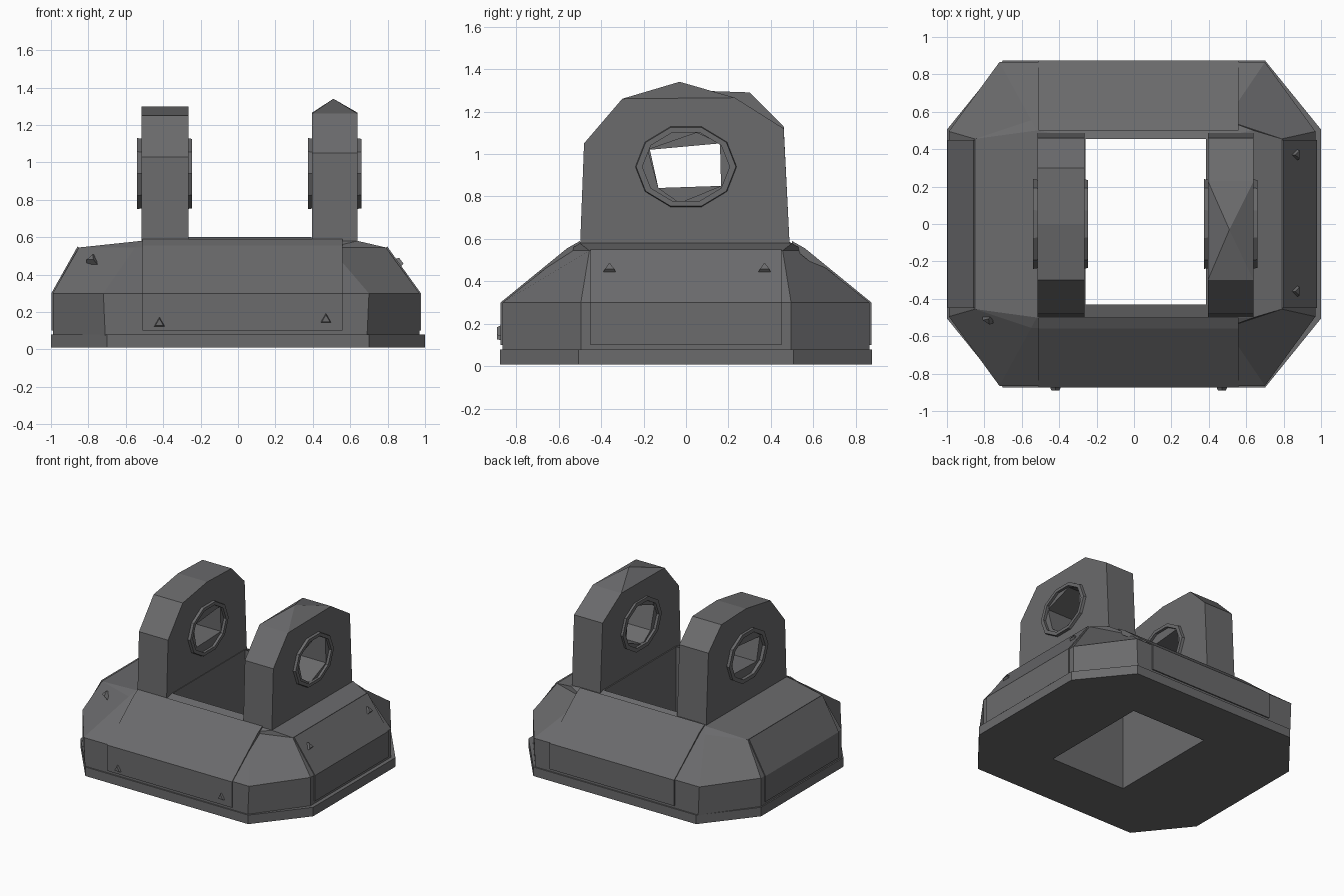
import bpy, bmesh, math
from mathutils import Vector

cube = bpy.data.objects.get("Cube")
if cube:
    bpy.data.objects.remove(cube, do_unlink=True)

grey = bpy.data.materials.new("dark_grey_metal")
grey.use_nodes = True
COLOUR = (0.145, 0.145, 0.15, 1)
grey.diffuse_color = COLOUR
grey.node_tree.nodes["Principled BSDF"].inputs["Base Color"].default_value = COLOUR


def finish(name, bm):
    bmesh.ops.remove_doubles(bm, verts=bm.verts, dist=0.0005)
    bmesh.ops.recalc_face_normals(bm, faces=bm.faces)
    mesh = bpy.data.meshes.new(name)
    bm.to_mesh(mesh)
    bm.free()
    mesh.materials.append(grey)
    obj = bpy.data.objects.new(name, mesh)
    bpy.context.collection.objects.link(obj)
    return obj


def octagon(x0, x1, y0, y1, cx, cy, z):
    """Rectangle with corners cut by cx along x and cy along y."""
    return [(x0 + cx, y0, z), (x1 - cx, y0, z), (x1, y0 + cy, z), (x1, y1 - cy, z),
            (x1 - cx, y1, z), (x0 + cx, y1, z), (x0, y1 - cy, z), (x0, y0 + cy, z)]


def loft(name, rings):
    """Skin a closed cycle of equal-length rings."""
    bm = bmesh.new()
    loops = [[bm.verts.new(p) for p in ring] for ring in rings]
    n = len(rings[0])
    for a, b in zip(loops, loops[1:] + loops[:1]):
        for i in range(n):
            j = (i + 1) % n
            bm.faces.new((a[i], a[j], b[j], b[i]))
    bmesh.ops.dissolve_degenerate(bm, dist=0.0005, edges=bm.edges)
    return finish(name, bm)


def prism(name, pts, a, b, along="x", peak=None):
    """Extrude a side profile between a and b; peak raises the top face to a point."""
    bm = bmesh.new()

    def place(t, p):
        return (t, p[0], p[1]) if along == "x" else (p[0], t, p[1])

    lo = [bm.verts.new(place(a, p)) for p in pts]
    hi = [bm.verts.new(place(b, p)) for p in pts]
    bm.faces.new(lo)
    bm.faces.new(hi)
    sides = [bm.faces.new((lo[i - 1], lo[i], hi[i], hi[i - 1])) for i in range(len(pts))]
    if peak:
        top = max(sides, key=lambda f: f.calc_center_median().z)
        tip = bmesh.ops.poke(bm, faces=[top])["verts"][0]
        tip.co = peak
    return finish(name, bm)


# Base plate and body, both pierced by the same rectangular well
def well(z):
    return octagon(-0.26, 0.385, -0.43, 0.455, 0, 0, z)


loft("base_plate", [well(0.01), octagon(-1, 1, -0.875, 0.875, 0.3, 0.37, 0.01),
                    octagon(-1, 1, -0.875, 0.875, 0.3, 0.37, 0.08), well(0.08)])
loft("body", [well(0.075), octagon(-0.99, 0.97, -0.865, 0.865, 0.28, 0.37, 0.075),
              octagon(-0.99, 0.97, -0.865, 0.865, 0.27, 0.37, 0.3),
              octagon(-0.85, 0.79, -0.555, 0.555, 0.3, 0.1, 0.545),
              octagon(-0.52, 0.64, -0.5, 0.5, 0, 0, 0.58),
              well(0.6)])

# Thin raised panels on the four flanks
for s, name in ((-1, "front_panel"), (1, "back_panel")):
    prism(name, [(s * y, z) for y, z in ((0.85, 0.1), (0.874, 0.1), (0.874, 0.3),
          (0.56, 0.556), (0.5, 0.59), (0.5, 0.56), (0.85, 0.28))], -0.51, 0.56)
for s, outer, inner, name in ((-1, 0.99, 0.85, "right_panel"), (1, 0.97, 0.79, "left_panel")):
    prism(name, [(s * x, z) for x, z in ((outer - 0.02, 0.1), (outer + 0.008, 0.1),
          (outer + 0.008, 0.3), (inner + 0.008, 0.55), (inner - 0.02, 0.53),
          (outer - 0.02, 0.28))], -0.45, 0.45, "y")

# Upright lugs, each with its own rounded top and pin hole
right_side = [(-0.5, 0.53), (-0.48, 1.03), (-0.3, 1.25), (0, 1.3), (0.3, 1.29),
              (0.46, 1.13), (0.49, 0.53)]
left_side = [(-0.5, 0.53), (-0.48, 1.05), (-0.3, 1.26), (0.23, 1.265), (0.46, 1.12),
             (0.49, 0.53)]
right_hole = [(-0.17, 1.02), (0.16, 1.05), (0.17, 0.85), (-0.13, 0.84)]
left_hole = [(-0.18, 1.02), (0.05, 1.1), (0.16, 1.05), (0.165, 0.85), (-0.03, 0.77),
             (-0.13, 0.84)]


def collar(name, x, half=0.015):
    def ring(ry, rz, at):
        return [(at, ry * math.cos(math.tau * i / 10), 0.94 + rz * math.sin(math.tau * i / 10))
                for i in range(10)]
    loft(name, [ring(0.24, 0.2, x - half), ring(0.235, 0.195, x + half),
                ring(0.205, 0.17, x + half), ring(0.205, 0.17, x - half)])


for name, side, hole, x0, x1, peak in (
        ("right_lug", right_side, right_hole, -0.515, -0.265, None),
        ("left_lug", left_side, left_hole, 0.395, 0.64, Vector((0.51, -0.03, 1.34)))):
    lug = prism(name, side, x0, x1, "x", peak)
    cutter = prism("hole_cutter", hole, x0 - 0.1, x1 + 0.1)
    cutter.hide_render = True
    mod = lug.modifiers.new("pin_hole", "BOOLEAN")
    mod.operation = "DIFFERENCE"
    mod.solver = "EXACT"
    mod.object = cutter
    bpy.context.view_layer.objects.active = lug
    bpy.ops.object.modifier_apply(modifier=mod.name)
    bpy.data.objects.remove(cutter, do_unlink=True)
    collar(name + "_inner_collar", x1 + 0.005 if x0 < 0 else x0 - 0.005)
    collar(name + "_outer_collar", x0 - 0.01 if x0 < 0 else x1 + 0.005)

# Small three-sided rivets set into the flanks
rivets = [((-0.42, -0.874, 0.14), (0, -1, 0)), ((0.47, -0.874, 0.16), (0, -1, 0)),
          ((-0.78, -0.51, 0.48), (-0.4, -0.6, 0.6)), ((-0.77, 0.53, 0.47), (-0.4, 0.6, 0.6)),
          ((0.865, -0.36, 0.46), (0.8, 0, 0.6)), ((0.865, 0.37, 0.46), (0.8, 0, 0.6))]
for i, (spot, facing) in enumerate(rivets):
    bm = bmesh.new()
    bmesh.ops.create_cone(bm, cap_ends=True, segments=3, radius1=0.04, radius2=0.025, depth=0.03)
    rivet = finish(f"rivet_{i + 1}", bm)
    rivet.location = spot
    rivet.rotation_euler = Vector(facing).to_track_quat("Z", "Y").to_euler()
